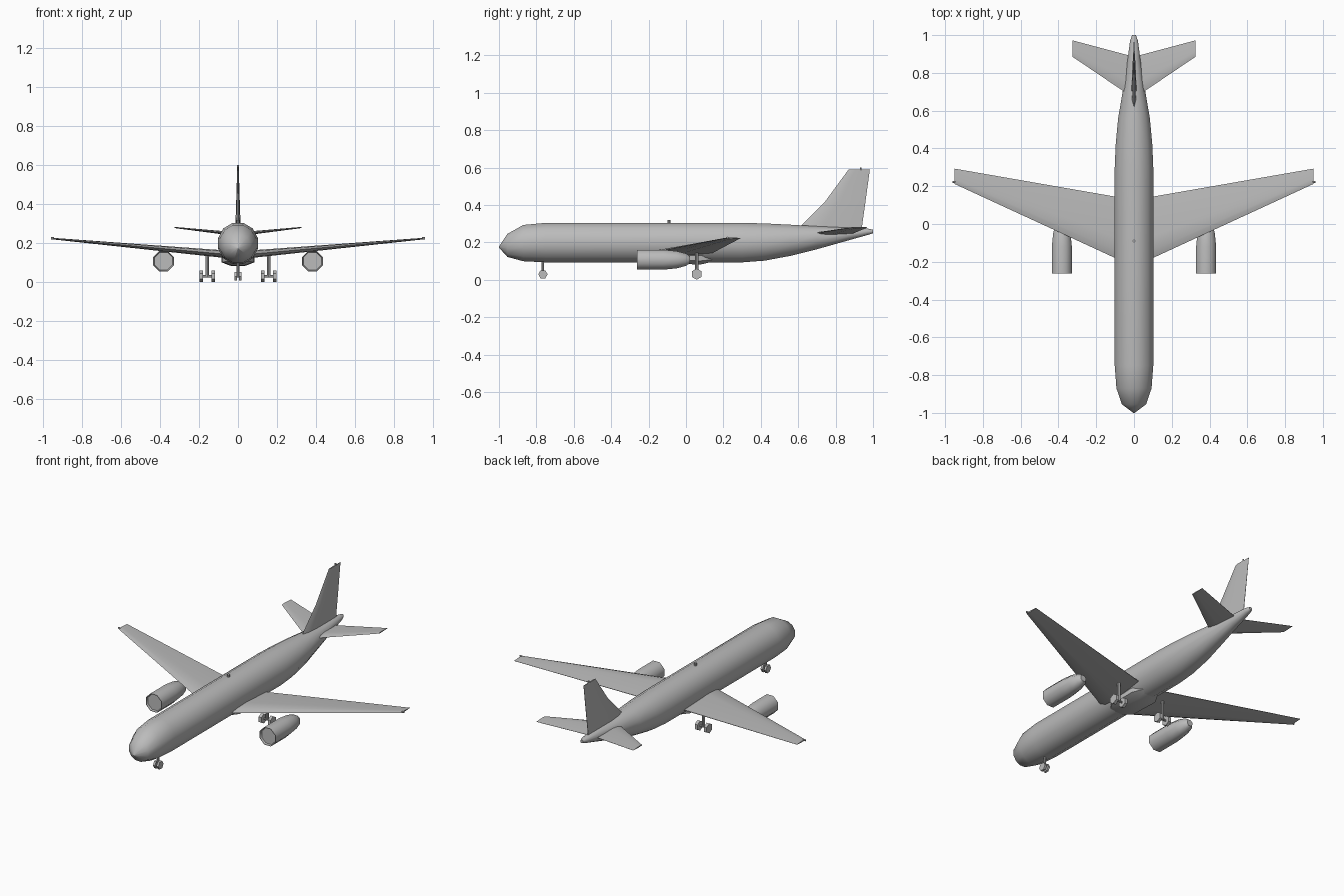
import bpy, bmesh, math
from mathutils import Vector

if "Cube" in bpy.data.objects:
    bpy.data.objects.remove(bpy.data.objects["Cube"])

grey = bpy.data.materials.new("airframe_grey")
grey.diffuse_color = (0.5, 0.5, 0.5, 1)
grey.use_nodes = True
grey.node_tree.nodes["Principled BSDF"].inputs["Base Color"].default_value = grey.diffuse_color


def finish(name, bm, smooth=None):
    bmesh.ops.recalc_face_normals(bm, faces=bm.faces)
    me = bpy.data.meshes.new(name)
    bm.to_mesh(me)
    bm.free()
    ob = bpy.data.objects.new(name, me)
    bpy.context.collection.objects.link(ob)
    me.materials.append(grey)
    if smooth:
        bpy.ops.object.select_all(action='DESELECT')
        ob.select_set(True)
        bpy.context.view_layer.objects.active = ob
        bpy.ops.object.shade_smooth_by_angle(angle=math.radians(smooth))
    return ob


def loft(name, rings, smooth=None):
    """Skin a list of equal-length closed rings and cap both ends."""
    bm = bmesh.new()
    vs = [[bm.verts.new(p) for p in r] for r in rings]
    n = len(rings[0])
    for a, b in zip(vs, vs[1:]):
        for i in range(n):
            j = (i + 1) % n
            bm.faces.new((a[i], a[j], b[j], b[i]))
    bm.faces.new(vs[0])
    bm.faces.new(vs[-1])
    return finish(name, bm, smooth)


def oval(x, y, z, rx, rz, n):
    angles = [2 * math.pi * (i + 0.5) / n for i in range(n)]
    k = 1 / math.cos(math.pi / n)
    return [(x + rx * k * math.cos(a), y, z + rz * k * math.sin(a)) for a in angles]


def rod(name, a, b, r, n, turn=0.0):
    """Prism between two points."""
    a, b = Vector(a), Vector(b)
    d = (b - a).normalized()
    u = Vector((0, 0, 1)) if abs(d.z) < 0.5 else Vector((1, 0, 0))
    v = d.cross(u)
    ring = [r * (math.cos(t) * u + math.sin(t) * v)
            for t in [turn + 2 * math.pi * i / n for i in range(n)]]
    return loft(name, [[a + p for p in ring], [b + p for p in ring]], 40)


# Aerofoil section: chord fraction, half-thickness fraction
FOIL = [(0, 0), (0.12, 0.75), (0.35, 1), (1, 0.08), (1, -0.08), (0.35, -1), (0.12, -0.75)]


def wing_section(x, y0, y1, z, half):
    return [(x, y0 + (y1 - y0) * c, z + half * t) for c, t in FOIL]


# Fuselage: y, top z, bottom z, half width
body = [(-1.0, 0.178, 0.172, 0.003), (-0.955, 0.245, 0.122, 0.064),
        (-0.87, 0.293, 0.099, 0.093), (-0.75, 0.304, 0.093, 0.102),
        (0.3, 0.304, 0.093, 0.102), (0.42, 0.301, 0.102, 0.097),
        (0.56, 0.294, 0.128, 0.084), (0.70, 0.286, 0.163, 0.060),
        (0.87, 0.278, 0.211, 0.034), (0.97, 0.274, 0.239, 0.021),
        (1.0, 0.268, 0.249, 0.010)]
loft("fuselage", [oval(0, y, (t + b) / 2, w, (t - b) / 2, 12) for y, t, b, w in body], 40)

# Belly fairing between the wing roots
fairing = [(-0.17, 0.03, 0.01), (-0.10, 0.08, 0.03), (0.08, 0.085, 0.033), (0.18, 0.03, 0.01)]
loft("belly_fairing", [oval(0, y, 0.115, w, h, 8) for y, w, h in fairing], 40)

# Tail fin with swept, kinked leading edge
fin = [(0.60, 0.94, 0.265, 0.013), (0.625, 0.943, 0.30, 0.013),
       (0.745, 0.96, 0.42, 0.009), (0.87, 0.983, 0.59, 0.004)]
loft("tail_fin", [[(h * t, y0 + (y1 - y0) * c, z) for c, t in FOIL] for y0, y1, z, h in fin], 30)
rod("fin_beacon", (0, 0.935, 0.585), (0, 0.935, 0.601), 0.005, 6)
rod("roof_beacon", (0, -0.09, 0.30), (0, -0.09, 0.319), 0.008, 8)

for s, side in ((1, "right"), (-1, "left")):
    # Main wing and tailplane
    loft(side + "_wing", [wing_section(s * 0.04, -0.209, 0.134, 0.140, 0.021),
                          wing_section(s * 0.10, -0.18, 0.145, 0.146, 0.019),
                          wing_section(s * 0.95, 0.212, 0.293, 0.223, 0.004)], 30)
    rod(side + "_wing_light", (s * 0.945, 0.223, 0.225), (s * 0.96, 0.223, 0.225), 0.006, 6)
    loft(side + "_tailplane", [wing_section(s * 0.01, 0.672, 0.888, 0.246, 0.010),
                               wing_section(s * 0.325, 0.885, 0.972, 0.280, 0.003)], 30)

    # Engine nacelle with slightly recessed intake
    nacelle = [(-0.252, 0.046), (-0.262, 0.050), (-0.262, 0.053), (-0.12, 0.053),
               (-0.05, 0.046), (0.0, 0.033), (0.022, 0.018)]
    loft(side + "_engine", [oval(s * 0.382, y, 0.107, r, r, 8) for y, r in nacelle], 50)

    # Main landing gear
    x = s * 0.157
    rod(side + "_gear_strut", (x, 0.057, 0.028), (x, 0.057, 0.15), 0.009, 8)
    rod(side + "_gear_axle", (x - 0.035, 0.057, 0.03), (x + 0.035, 0.057, 0.03), 0.006, 6)
    for k in (-1, 1):
        cx = x + k * 0.031
        rod(side + "_gear_wheel", (cx - 0.009, 0.057, 0.03), (cx + 0.009, 0.057, 0.03), 0.03, 6)

    # Nose wheel of this side
    rod(side + "_nose_wheel", (s * 0.005, -0.765, 0.029), (s * 0.018, -0.765, 0.029), 0.025, 6,
        math.pi / 6)

# Nose gear leg and axle
rod("nose_gear_strut", (0, -0.765, 0.025), (0, -0.765, 0.11), 0.007, 8)
rod("nose_gear_axle", (-0.012, -0.765, 0.029), (0.012, -0.765, 0.029), 0.005, 6)
